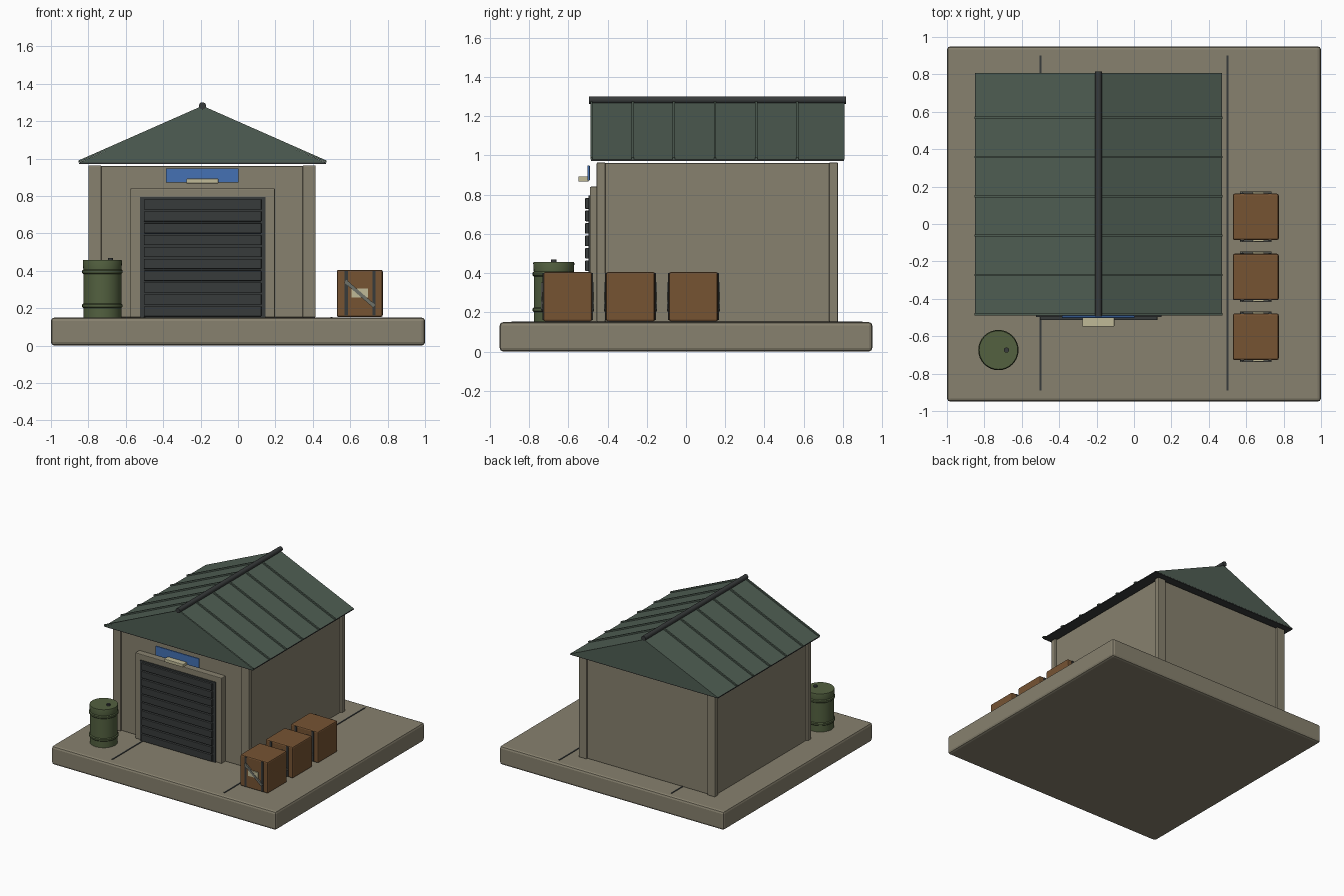
import bpy, bmesh, math
from mathutils import Matrix

if "Cube" in bpy.data.objects:
    bpy.data.objects.remove(bpy.data.objects["Cube"])


def material(name, rgb):
    m = bpy.data.materials.new(name)
    m.diffuse_color = (*[(c / 255) ** 2.2 for c in rgb], 1)
    m.use_nodes = True
    m.node_tree.nodes["Principled BSDF"].inputs["Base Color"].default_value = m.diffuse_color
    return m


STONE = material("concrete", (134, 128, 110))
GREEN = material("roof_green", (80, 94, 84))
DARK = material("dark_metal", (58, 61, 61))
WOOD = material("wood", (117, 84, 54))
DRUM = material("drum_green", (84, 97, 66))
BLUE = material("sign_blue", (70, 112, 178))
CREAM = material("cream", (190, 184, 150))
STEEL = material("strap_grey", (110, 112, 104))


def finish(name, bm, mat, bevel=0, smooth=False):
    bmesh.ops.recalc_face_normals(bm, faces=bm.faces)
    me = bpy.data.meshes.new(name)
    bm.to_mesh(me)
    bm.free()
    ob = bpy.data.objects.new(name, me)
    bpy.context.collection.objects.link(ob)
    me.materials.append(mat)
    if bevel:
        b = ob.modifiers.new("bevel", 'BEVEL')
        b.width, b.segments = bevel, 2
    if smooth:
        bpy.ops.object.select_all(action='DESELECT')
        ob.select_set(True)
        bpy.context.view_layer.objects.active = ob
        bpy.ops.object.shade_smooth_by_angle(angle=math.radians(35))
    return ob


def box(name, x, y, z, mat, bevel=0, turn=0):
    """Box from (min, max) ranges, optionally turned about y."""
    bm = bmesh.new()
    size = [b - a for a, b in (x, y, z)]
    mid = [(a + b) / 2 for a, b in (x, y, z)]
    bmesh.ops.create_cube(bm, size=1, matrix=Matrix.Translation(mid)
                          @ Matrix.Rotation(turn, 4, 'Y') @ Matrix.Diagonal((*size, 1)))
    return finish(name, bm, mat, bevel)


def extrude_y(name, pts, y0, y1, mat):
    """Extrude an x-z outline along y."""
    bm = bmesh.new()
    f = bm.faces.new([bm.verts.new((x, y0, z)) for x, z in pts])
    r = bmesh.ops.extrude_face_region(bm, geom=[f])
    for v in r["geom"]:
        if isinstance(v, bmesh.types.BMVert):
            v.co.y = y1
    return finish(name, bm, mat)


def lathe(name, profile, centre, mat, steps=32):
    """Revolve an (r, z) profile about a vertical axis."""
    bm = bmesh.new()
    vs = [bm.verts.new((r, 0, z)) for r, z in profile]
    es = [bm.edges.new(p) for p in zip(vs, vs[1:])]
    bmesh.ops.spin(bm, geom=vs + es, axis=(0, 0, 1), cent=(0, 0, 0),
                   angle=2 * math.pi, steps=steps, use_duplicate=False)
    bmesh.ops.remove_doubles(bm, verts=bm.verts, dist=1e-5)
    bmesh.ops.translate(bm, verts=bm.verts, vec=(*centre, 0))
    return finish(name, bm, mat, smooth=True)


# Ground slab with joint strips
box("ground_slab", (-1, 1), (-.95, .95), (0, .15), STONE, .018)
for x in (-.5, .5):
    box("slab_joint", (x - .005, x + .005), (-.89, .9), (.145, .154), DARK)

# Walls and corner posts
CX = -.19
box("walls", (-.785, .4), (-.44, .76), (.15, .96), STONE, .005)
for x in (-.8, .345):
    for y in (-.455, .73):
        box("corner_post", (x, x + .07), (y, y + .045), (.15, .964), STONE, .006)

# Roof, standing seams and ridge cap
HW, EAVE, TOP = .66, .978, 1.27
extrude_y("roof", [(CX - HW, EAVE), (CX + HW, EAVE), (CX, TOP)], -.485, .807, GREEN)
box("roof_soffit", (CX - HW, CX + HW), (-.484, .806), (.972, .979), DARK)
chevron = [(CX - HW - .004, EAVE), (CX, TOP - .005), (CX + HW + .004, EAVE),
           (CX + HW + .004, EAVE + .011), (CX, TOP + .012), (CX - HW - .004, EAVE + .011)]
for i in range(6):
    y = -.482 + .21 * i
    extrude_y("roof_seam", chevron, y - .006, y + .006, GREEN)
bm = bmesh.new()
bmesh.ops.create_cone(bm, cap_ends=True, segments=20, radius1=.019, radius2=.019, depth=1.31,
                      matrix=Matrix.Translation((CX, .16, 1.282)) @ Matrix.Rotation(math.pi / 2, 4, 'X'))
finish("ridge_cap", bm, DARK, smooth=True)

# Roller door in its surround
box("door_surround", (-.575, .197), (-.49, -.43), (.15, .84), STONE, .005)
box("door_panel", (-.5, .122), (-.495, -.48), (.15, .79), DARK)
box("door_head", (-.525, .147), (-.498, -.48), (.782, .795), DARK)
for x in (-.525, .122):
    box("door_rail", (x, x + .025), (-.498, -.48), (.15, .795), DARK)
for i in range(10):
    z = .156 + .0635 * i
    box("door_slat", (-.503, .125), (-.514, -.49), (z, z + .054), DARK, .003)

# Sign board and lamp
box("sign_board", (-.385, .003), (-.502, -.49), (.872, .948), BLUE, .003)
box("sign_lamp", (-.275, -.105), (-.548, -.497), (.867, .892), CREAM, .003)

# Drum with hoops and bung
hoop = lambda z: [(.102, z - .012), (.108, z - .006), (.108, z + .006), (.102, z + .012)]
lathe("drum", [(0, .15), (.102, .15)] + hoop(.213) + hoop(.395)
      + [(.105, .45), (.103, .457), (0, .457)], (-.725, -.674), DRUM)
lathe("drum_bung", [(0, .45), (.014, .45), (.014, .469), (0, .469)], (-.682, -.674), DARK, 16)

# Crates with straps, diagonal brace and label on both ends
for cy in (.038, -.283, -.603):
    box("crate", (.528, .774), (cy - .124, cy + .124), (.153, .405), WOOD, .01)
    for s in (-1, 1):
        def end(d0, d1):
            return tuple(sorted((cy + s * d0, cy + s * d1)))
        for x in (.578, .727):
            box("crate_strap", (x - .009, x + .009), end(.12, .129), (.16, .4), DARK)
        box("crate_brace", (.549, .753), end(.12, .135), (.268, .287), STEEL, turn=math.radians(41))
        box("crate_label", (.606, .694), end(.12, .132), (.256, .304), CREAM)
